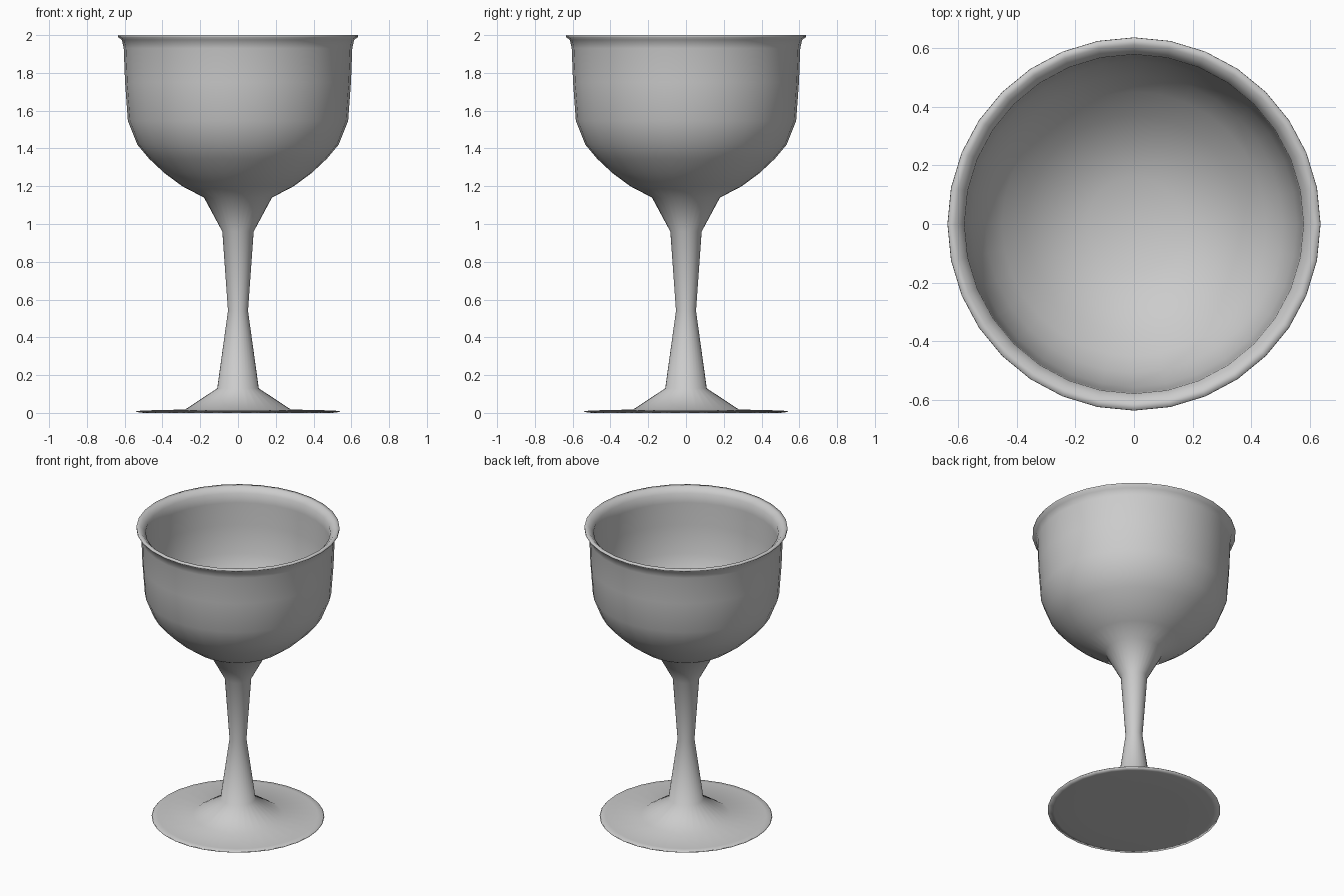
import bpy, bmesh, math

if "Cube" in bpy.data.objects:
    bpy.data.objects.remove(bpy.data.objects["Cube"])

SIDES = 32


def lathe(name, profile):
    """Revolve an (r, z) profile around z; points with r = 0 become poles."""
    bm = bmesh.new()
    rings = []
    for r, z in profile:
        if r == 0:
            rings.append([bm.verts.new((0, 0, z))] * SIDES)
        else:
            rings.append([bm.verts.new((r * math.cos(math.tau * i / SIDES),
                                        r * math.sin(math.tau * i / SIDES), z))
                          for i in range(SIDES)])
    for low, high in zip(rings, rings[1:]):
        for i in range(SIDES):
            j = (i + 1) % SIDES
            corners = list(dict.fromkeys((low[i], low[j], high[j], high[i])))
            bm.faces.new(corners)
    bmesh.ops.recalc_face_normals(bm, faces=bm.faces)
    for f in bm.faces:
        f.smooth = True
    mesh = bpy.data.meshes.new(name)
    bm.to_mesh(mesh)
    bm.free()
    obj = bpy.data.objects.new(name, mesh)
    bpy.context.collection.objects.link(obj)
    return obj


# foot underside and thin foot edge
foot = [(0, 0.004), (0.27, 0.004), (0.50, 0), (0.54, 0.005), (0.535, 0.010), (0.50, 0.013)]
# flared stem
stem = [(0.28, 0.018), (0.11, 0.13), (0.053, 0.54), (0.083, 0.96), (0.18, 1.14)]
# outer bowl
bowl = [(0.295, 1.20), (0.39, 1.27), (0.47, 1.345), (0.533, 1.42),
        (0.583, 1.545), (0.598, 1.75), (0.605, 1.93)]
# rolled lip
lip = [(0.615, 1.975), (0.636, 1.99), (0.635, 2.0), (0.61, 1.997), (0.578, 1.965)]
# bowl interior
inside = [(0.576, 1.90), (0.57, 1.75), (0.555, 1.56), (0.507, 1.44),
          (0.45, 1.37), (0.37, 1.295), (0.28, 1.23), (0.16, 1.185), (0, 1.17)]

lathe("goblet", foot + stem + bowl + lip + inside)
